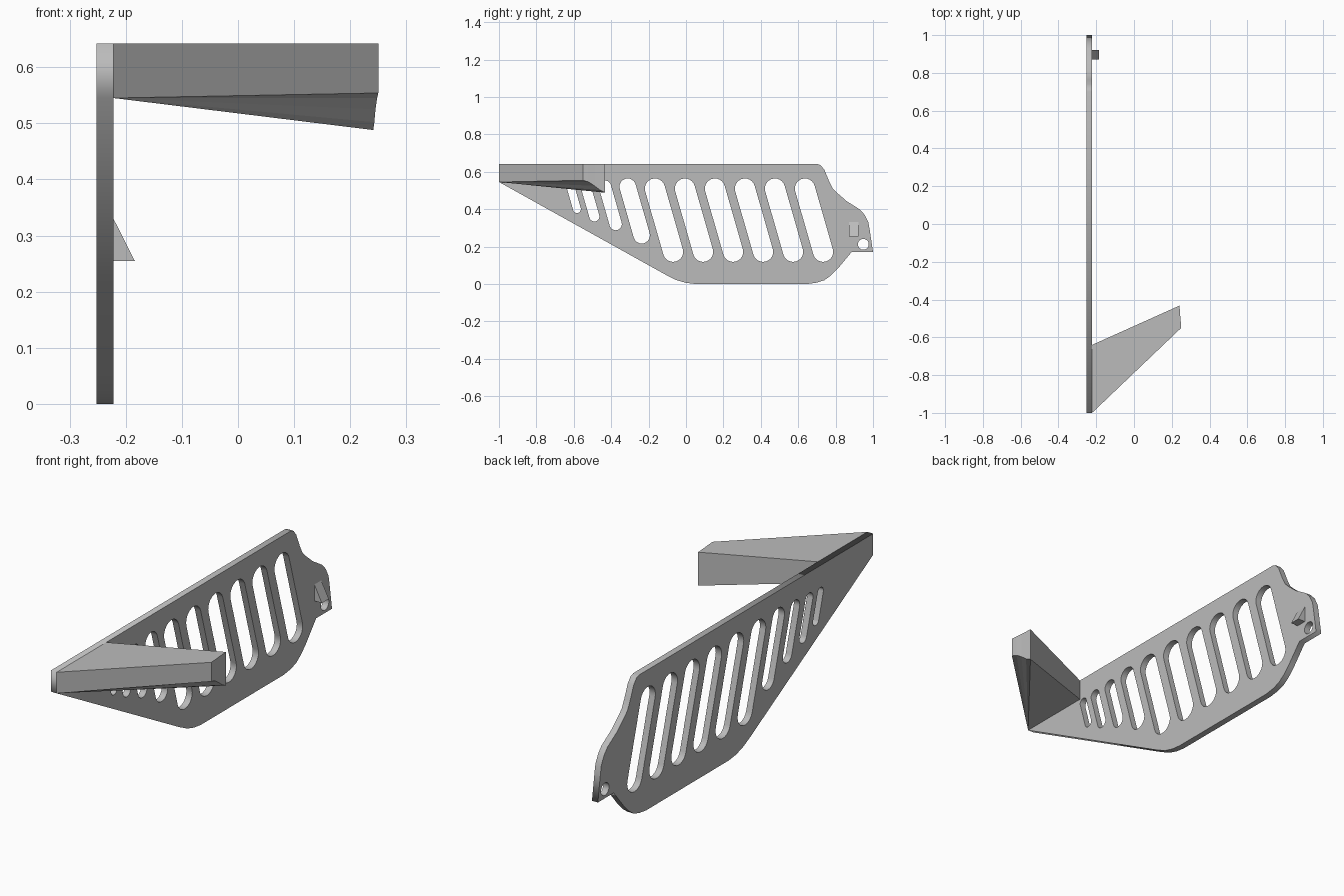
import bpy, bmesh, math
from mathutils import Matrix

cube = bpy.data.objects.get("Cube")
if cube:
    bpy.data.objects.remove(cube, do_unlink=True)

grey = bpy.data.materials.new("light grey")
grey.use_nodes = True
colour = (0.5, 0.5, 0.5, 1)
grey.diffuse_color = colour
grey.node_tree.nodes["Principled BSDF"].inputs["Base Color"].default_value = colour

OUTER, INNER, TOP = -0.252, -0.222, 0.642


def add_spline(curve, points):
    spline = curve.splines.new("POLY")
    spline.points.add(len(points) - 1)
    for p, (u, v) in zip(spline.points, points):
        p.co = (u, v, 0, 1)
    spline.use_cyclic_u = True


def arc(cy, cz, r, start, sweep, steps=12):
    return [(cy + r * math.cos(start + sweep * i / steps),
             cz + r * math.sin(start + sweep * i / steps)) for i in range(steps + 1)]


def slot(y, z, top, r):
    """Rounded slanted slot from its lower centre up to the height of its upper centre."""
    top_y = y - 0.287 * (top - z)
    a = math.atan2(top - z, top_y - y) - math.pi / 2
    return arc(top_y, top, r, a, math.pi) + arc(y, z, r, a + math.pi, math.pi)


def mesh_object(name, verts, faces):
    mesh = bpy.data.meshes.new(name)
    mesh.from_pydata(verts, [], faces)
    bm = bmesh.new()
    bm.from_mesh(mesh)
    bmesh.ops.recalc_face_normals(bm, faces=bm.faces)
    bm.to_mesh(mesh)
    bm.free()
    mesh.materials.append(grey)
    obj = bpy.data.objects.new(name, mesh)
    bpy.context.collection.objects.link(obj)
    return obj


# Side plate: filled profile with slots and a pin hole
profile = bpy.data.curves.new("side_plate", "CURVE")
profile.dimensions = "2D"
profile.fill_mode = "BOTH"
profile.extrude = (INNER - OUTER) / 2
add_spline(profile, [
    (-1, 0.545), (-1, TOP), (0.70, TOP), (0.72, 0.635), (0.74, 0.61), (0.765, 0.55),
    (0.785, 0.51), (0.81, 0.485), (0.86, 0.442), (0.93, 0.398), (0.955, 0.37),
    (0.975, 0.33), (0.982, 0.29), (1, 0.17), (0.885, 0.17), (0.81, 0.08), (0.775, 0.045),
    (0.74, 0.02), (0.70, 0.007), (0.65, 0), (0.05, 0), (0, 0.006), (-0.05, 0.02), (-0.11, 0.05)])
for i in range(6):
    add_spline(profile, slot(0.733 - 0.1604 * i, 0.172, 0.51, 0.054))
for y, z, top, r in [(-0.237, 0.26, 0.52, 0.044), (-0.376, 0.32, 0.52, 0.033),
                     (-0.49, 0.361, 0.52, 0.027), (-0.583, 0.4, 0.52, 0.021)]:
    add_spline(profile, slot(y, z, top, r))
add_spline(profile, arc(0.948, 0.212, 0.029, 0, math.tau * 23 / 24, 23))
profile.materials.append(grey)
plate = bpy.data.objects.new("side_plate", profile)
bpy.context.collection.objects.link(plate)
plate.matrix_world = (Matrix.Translation(((OUTER + INNER) / 2, 0, 0))
                      @ Matrix(((0, 0, 1, 0), (1, 0, 0, 0), (0, 1, 0, 0), (0, 0, 0, 1))))
bpy.context.view_layer.objects.active = plate
plate.select_set(True)
bpy.ops.object.convert(target="MESH")

# Swept arm: flat top, lower side fanned from the front corner to a curved tip
lower = [(INNER, -1, 0.545), (0.25, -0.55, 0.554), (0.248, -0.52, 0.545),
         (0.245, -0.49, 0.525), (0.243, -0.46, 0.502), (0.241, -0.432, 0.488),
         (INNER, -0.64, 0.545)]
n = len(lower)
upper = [(x, y, TOP) for x, y, z in lower]
faces = [tuple(range(n, 2 * n))]
faces += [(0, i, i + 1) for i in range(1, n - 1)]
faces += [(i, (i + 1) % n, n + (i + 1) % n, n + i) for i in range(n)]
mesh_object("swept_arm", lower + upper, faces)

# Small wedge catch near the rear
wedge = [(x, y, z) for y in (0.872, 0.922)
         for x, z in ((INNER, 0.33), (INNER, 0.255), (-0.184, 0.255))]
mesh_object("wedge_catch", wedge,
            [(0, 1, 2), (3, 4, 5), (0, 1, 4, 3), (1, 2, 5, 4), (2, 0, 3, 5)])
